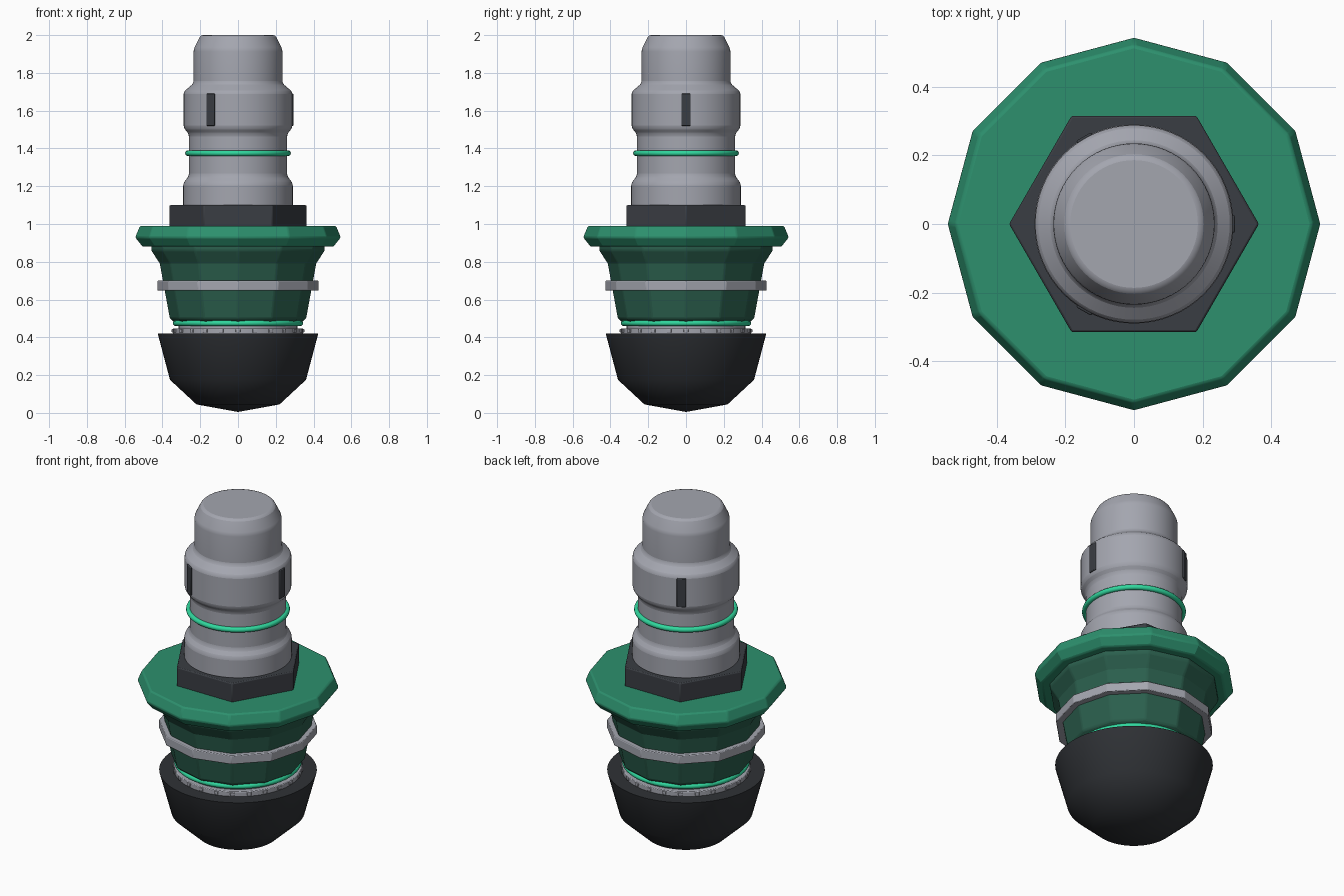
import bpy, math

if "Cube" in bpy.data.objects:
    bpy.data.objects.remove(bpy.data.objects["Cube"])

TAU = 2 * math.pi


def material(name, rgb):
    m = bpy.data.materials.new(name)
    m.diffuse_color = (*rgb, 1)
    m.use_nodes = True
    m.node_tree.nodes["Principled BSDF"].inputs["Base Color"].default_value = m.diffuse_color
    return m


SILVER = material("silver", (0.37, 0.38, 0.43))
DARK = material("charcoal", (0.042, 0.047, 0.056))
BLACK = material("black_rubber", (0.028, 0.031, 0.036))
GREEN = material("green", (0.026, 0.28, 0.155))
DEEP = material("deep_green", (0.024, 0.115, 0.075))
BRIGHT = material("bright_green", (0.03, 0.68, 0.34))


def finish(ob, name, mat, bevel=0.0, angle=0):
    ob.name = name
    ob.data.materials.append(mat)
    if bevel:
        b = ob.modifiers.new("bevel", 'BEVEL')
        b.width, b.segments, b.limit_method = bevel, 2, 'ANGLE'
        b.angle_limit = math.radians(25)
    if angle:
        bpy.ops.object.select_all(action='DESELECT')
        ob.select_set(True)
        bpy.context.view_layer.objects.active = ob
        bpy.ops.object.shade_smooth_by_angle(angle=math.radians(angle))
    return ob


def lathe(name, profile, sides, mat, bevel=0.0, angle=0):
    """Closed solid of revolution from (radius, z) points, bottom to top."""
    verts, rings, faces = [], [], []
    for r, z in profile:
        start, n = len(verts), 1 if r == 0 else sides
        rings.append([start + i % n for i in range(sides)])
        verts += [(r * math.cos(TAU * i / sides), r * math.sin(TAU * i / sides), z) for i in range(n)]
    for a, b in zip(rings, rings[1:]):
        for i in range(sides):
            j = (i + 1) % sides
            faces.append(tuple(dict.fromkeys((a[i], a[j], b[j], b[i]))))
    if profile[0][0]:
        faces.append(tuple(reversed(rings[0])))
    if profile[-1][0]:
        faces.append(tuple(rings[-1]))
    me = bpy.data.meshes.new(name)
    me.from_pydata(verts, [], faces)
    ob = bpy.data.objects.new(name, me)
    bpy.context.collection.objects.link(ob)
    return finish(ob, name, mat, bevel, angle)


def ring(name, radius, thickness, z):
    bpy.ops.mesh.primitive_torus_add(major_radius=radius, minor_radius=thickness, major_segments=64,
                                     minor_segments=12, location=(0, 0, z))
    finish(bpy.context.object, name, BRIGHT, angle=60)


def block(name, size, radius, turn, z, mat, bevel):
    bpy.ops.mesh.primitive_cube_add(size=1, rotation=(0, 0, turn),
                                    location=(radius * math.cos(turn), radius * math.sin(turn), z))
    ob = bpy.context.object
    ob.scale = size
    bpy.ops.object.transform_apply(location=False, rotation=False, scale=True)
    finish(ob, name, mat, bevel, 30)


# Rounded rubber foot with a flat rim
lathe("foot_cap", [(0, 0.005), (0.22, 0.045), (0.36, 0.175), (0.425, 0.42)], 64, BLACK, angle=50)

# Studded collar above the foot
lathe("lower_collar", [(0.345, 0.41), (0.345, 0.448)], 48, SILVER, 0.004, 30)
lathe("collar_neck", [(0.315, 0.44), (0.315, 0.50)], 48, SILVER, angle=30)
for k in range(24):
    block("collar_stud", (0.012, 0.024, 0.02), 0.345, TAU * k / 24, 0.435, SILVER, 0.003)
ring("lower_glow_ring", 0.33, 0.015, 0.475)

# Twelve-sided housing, band and flange
lathe("housing", [(0.335, 0.48), (0.362, 0.50), (0.415, 0.79), (0.46, 0.86), (0.46, 0.89)],
      12, DEEP, 0.008, 20)
lathe("housing_band", [(0.427, 0.648), (0.427, 0.70)], 12, SILVER, 0.004, 20)
lathe("flange", [(0.505, 0.88), (0.545, 0.93), (0.52, 0.99)], 12, GREEN, 0.008, 20)

# Hexagonal nut
lathe("hex_nut", [(0.364, 0.985), (0.364, 1.10)], 6, DARK, 0.006, 30)

# Stepped upper barrel
lathe("barrel", [(0.29, 1.09), (0.29, 1.215), (0.26, 1.255), (0.26, 1.475), (0.288, 1.51),
                 (0.288, 1.70), (0.235, 1.745), (0.235, 1.925), (0.198, 2.0)],
      64, SILVER, 0.012, 30)
ring("upper_glow_ring", 0.265, 0.015, 1.375)

# Three dark vent slots
for k in range(3):
    block("vent_slot", (0.02, 0.05, 0.17), 0.284, TAU * k / 3, 1.605, DARK, 0.004)
